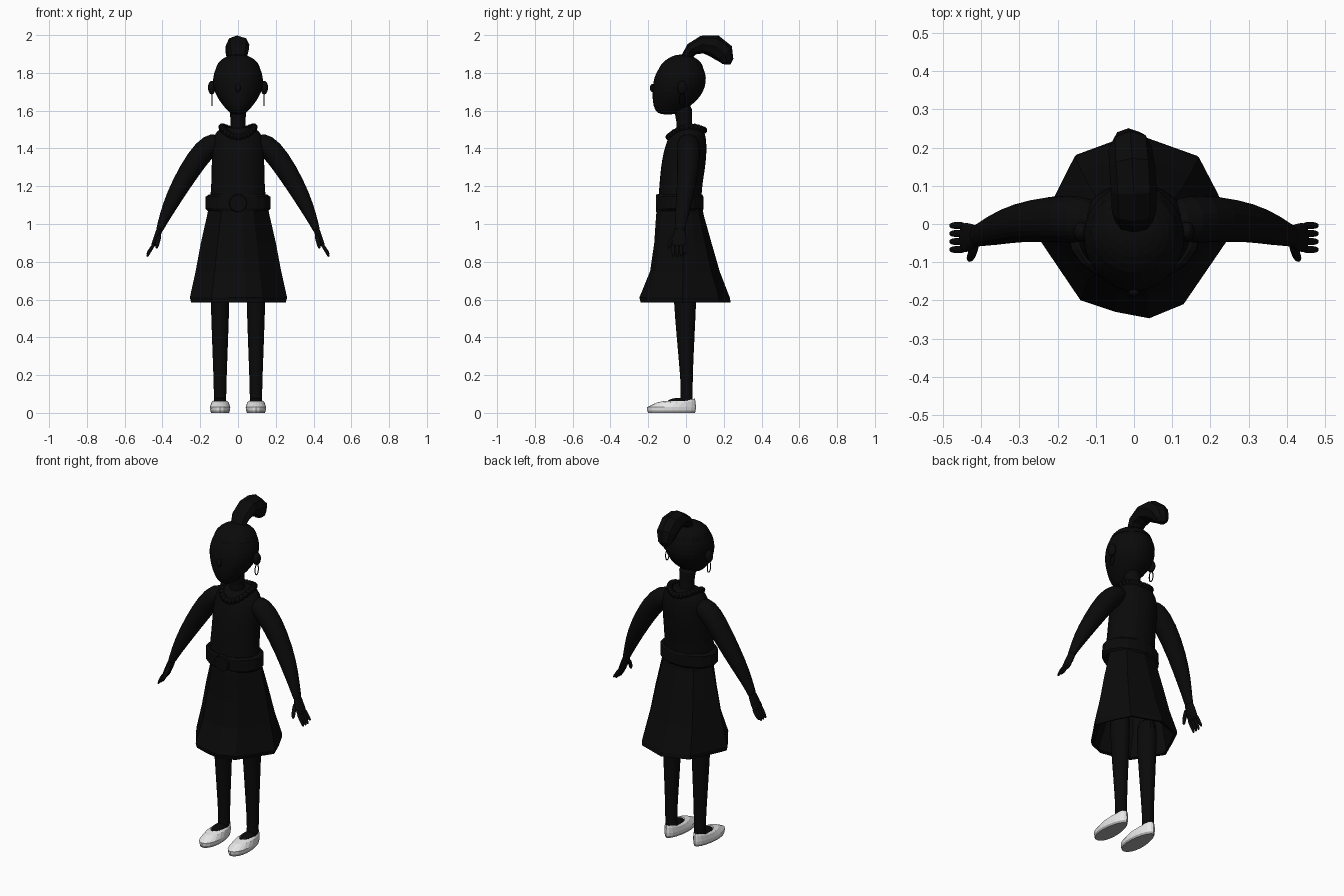
import bpy, bmesh
from math import sin, cos, pi
from mathutils import Vector, Matrix

if "Cube" in bpy.data.objects:
    bpy.data.objects.remove(bpy.data.objects["Cube"])


def material(name, value):
    m = bpy.data.materials.new(name)
    m.use_nodes = True
    colour = (value, value, value, 1)
    m.diffuse_color = colour
    m.node_tree.nodes["Principled BSDF"].inputs["Base Color"].default_value = colour
    return m


BLACK = material("black", 0.003)
WHITE = material("white", 0.8)
GREY = material("sole grey", 0.4)
parts = []


def finish(name, bm, mat, subsurf=0):
    bmesh.ops.recalc_face_normals(bm, faces=bm.faces)
    mesh = bpy.data.meshes.new(name)
    bm.to_mesh(mesh)
    bm.free()
    ob = bpy.data.objects.new(name, mesh)
    bpy.context.collection.objects.link(ob)
    mesh.materials.append(mat)
    if subsurf:
        ob.modifiers.new("smooth", 'SUBSURF').levels = subsurf
    parts.append(ob)
    return ob


def loft(name, rings, mat=BLACK, caps=True, subsurf=0):
    """Skin a list of point rings."""
    bm = bmesh.new()
    loops = [[bm.verts.new(p) for p in ring] for ring in rings]
    n = len(loops[0])
    for a, b in zip(loops, loops[1:]):
        for i in range(n):
            j = (i + 1) % n
            bm.faces.new((a[i], a[j], b[j], b[i]))
    if caps:
        bm.faces.new(loops[0])
        bm.faces.new(loops[-1])
    return finish(name, bm, mat, subsurf)


def level(z, half_x, front, back, x=0, n=16):
    """Horizontal oval from its half width and its front and back y."""
    mid, ry = (front + back) / 2, (back - front) / 2
    angles = [2 * pi * i / n for i in range(n)]
    return [(x + half_x * cos(a), mid + ry * sin(a), z) for a in angles]


def tube(name, path, side, n=10, subsurf=1):
    """Path of (point, radius along side, radius across)."""
    pts = [Vector(p[0]) for p in path]
    rings = []
    for i, (p, ra, rb) in enumerate(path):
        t = (pts[min(i + 1, len(pts) - 1)] - pts[max(i - 1, 0)]).normalized()
        u = (Vector(side) - t * t.dot(Vector(side))).normalized()
        v = t.cross(u)
        rings.append([pts[i] + u * ra * cos(2 * pi * k / n) + v * rb * sin(2 * pi * k / n)
                      for k in range(n)])
    return loft(name, rings, subsurf=subsurf)


def ball(bm, at, size, u=16, v=10):
    m = Matrix.Translation(at) @ Matrix.Diagonal((*size, 1))
    bmesh.ops.create_uvsphere(bm, u_segments=u, v_segments=v, radius=1, matrix=m)


def ellipsoid(name, at, size):
    bm = bmesh.new()
    ball(bm, at, size)
    return finish(name, bm, BLACK)


# Head, with a thin hair cap and nose
head = [(1.578, .03, -.135, -.06), (1.6, .058, -.168, -.01), (1.65, .1, -.18, .06),
        (1.7, .128, -.181, .095), (1.75, .138, -.178, .111), (1.8, .132, -.163, .107),
        (1.85, .107, -.128, .083), (1.88, .072, -.085, .045), (1.895, .025, -.045, .005)]
loft("head", [level(*r) for r in head], subsurf=1)
cap = [(z + .003, w + .004, f - .003, b + .004) for z, w, f, b in head[5:]]
loft("hair_cap", [level(*r) for r in cap], subsurf=1)
ellipsoid("nose", (0, -.178, 1.72), (.014, .013, .022))
tube("neck", [((0, -.005, 1.45), .055, .055), ((0, -.008, 1.52), .042, .043),
              ((0, -.012, 1.57), .041, .044), ((0, -.02, 1.64), .06, .06)], (1, 0, 0))

# Swept-back ponytail
tube("ponytail", [((0, -.005, 1.875), .045, .025), ((0, .03, 1.925), .058, .035),
                  ((0, .085, 1.95), .06, .047), ((-.005, .15, 1.942), .06, .06),
                  ((-.01, .2, 1.905), .057, .056), ((-.015, .216, 1.865), .042, .036),
                  ((-.015, .215, 1.845), .022, .02)], (1, 0, 0), n=8, subsurf=0)

# Bodice
loft("bodice", [level(*r) for r in (
    (1.04, .158, -.152, .086), (1.12, .152, -.15, .084), (1.2, .145, -.144, .087),
    (1.3, .142, -.136, .105), (1.38, .143, -.122, .112), (1.45, .138, -.1, .11),
    (1.495, .115, -.075, .098), (1.515, .075, -.05, .07))], subsurf=1)

# Beaded collar
bm = bmesh.new()
for i in range(26):
    a = 2 * pi * i / 26
    ball(bm, (.086 * cos(a), .002 + .093 * sin(a), 1.478 + .018 * sin(a) + .035 * cos(a) ** 2),
         (.018, .018, .018), 8, 6)
finish("bead_collar", bm, BLACK)

# Belt and round buckle
loft("belt", [level(z, w, f, b, n=20) for z, w, f, b in (
    (1.07, .16, -.15, .086), (1.082, .173, -.155, .094),
    (1.145, .171, -.153, .092), (1.155, .155, -.148, .086))])
bm = bmesh.new()
bmesh.ops.create_cone(bm, cap_ends=True, segments=16, radius1=.05, radius2=.045, depth=.02,
                      matrix=Matrix.Translation((0, -.15, 1.11)) @ Matrix.Rotation(pi / 2, 4, 'X'))
finish("buckle", bm, BLACK)

# Flared skirt with an angular hem, open below
hem = [(.26, -.02), (.22, .08), (.17, .177), (.04, .222), (0, .235), (-.155, .18),
       (-.205, .08), (-.255, -.03), (-.14, -.2), (-.05, -.23), (.04, -.247), (.13, -.21)]


def skirt_level(z, half_x, front, back):
    return [(x * half_x / .257, y * (back / .235 if y > 0 else front / -.247), z) for x, y in hem]


loft("skirt", [skirt_level(*r) for r in (
    (1.1, .155, -.152, .085), (1.05, .164, -.158, .093), (.9, .198, -.168, .135),
    (.75, .226, -.19, .178), (.61, .257, -.247, .232), (.585, .25, -.24, .237),
    (.59, .235, -.225, .215))], caps=False)


def sole_outline(z, grow, x):
    """Shoe outline, wider toward the toe."""
    ring = []
    for i in range(20):
        a = 2 * pi * i / 20
        width = .052 - .008 * sin(a)
        ring.append((x + (width + grow) * cos(a), -.077 + (.128 + grow) * sin(a), z))
    return ring


for s, side in ((1, "left"), (-1, "right")):
    # Ears and hoop earrings
    ellipsoid(side + "_ear", (s * .139, -.02, 1.722), (.02, .026, .036))
    hoop = [(s * .138, -.02 + .016 * cos(i * pi / 6), 1.658 + .032 * sin(i * pi / 6))
            for i in range(13)]
    tube(side + "_earring", [(p, .003, .003) for p in hoop], (1, 0, 0), n=6, subsurf=0)

    # Arm, palm and fingers
    tube(side + "_arm", [((s * .09, .012, 1.44), .05, .045), ((s * .145, .012, 1.425), .066, .062),
                         ((s * .215, .014, 1.35), .063, .062), ((s * .305, .004, 1.205), .053, .053),
                         ((s * .365, -.015, 1.09), .043, .04), ((s * .408, -.03, .99), .029, .022),
                         ((s * .42, -.032, .955), .032, .018)], (0, 1, 0), n=12)
    tube(side + "_palm", [((s * .41, -.03, .985), .024, .018), ((s * .424, -.034, .945), .038, .018),
                          ((s * .445, -.036, .895), .042, .014), ((s * .452, -.036, .88), .036, .01)],
         (0, 1, 0))
    for k, name in enumerate(("little", "ring", "middle", "index")):
        y = -.004 - .021 * k
        drop = .012 if k == 0 else 0
        tube(f"{side}_{name}_finger", [((s * .442, y, .9), .01, .01), ((s * .462, y, .865), .011, .01),
                                       ((s * .478, y, .835 + drop), .009, .008),
                                       ((s * .481, y, .826 + drop), .004, .004)], (0, 1, 0), n=8)
    tube(side + "_thumb", [((s * .415, -.05, .945), .014, .012), ((s * .424, -.078, .91), .013, .011),
                           ((s * .43, -.092, .88), .011, .01), ((s * .431, -.094, .87), .005, .005)],
         (1, 0, 0), n=8)

    # Leg and foot
    x = s * .095
    loft(side + "_leg", [level(*r, x=x) for r in (
        (.75, .054, -.07, .06), (.58, .05, -.066, .055), (.4, .044, -.05, .046),
        (.2, .036, -.032, .036), (.09, .033, -.025, .036), (.04, .034, -.04, .038))], subsurf=1)
    ellipsoid(side + "_foot", (x, -.035, .05), (.036, .07, .03))

    # Slip-on shoe: sole, then upper rising to the foot opening
    loft(side + "_sole", [sole_outline(0, -.004, x), sole_outline(.012, 0, x)], GREY)
    opening = level(.064, .037, -.108, .046, x, 20)
    opening = [(px, y, z + .012 * max(0, y) / .046) for px, y, z in opening]
    inner = [(x + (px - x) * .9, y * .92, z - .012) for px, y, z in opening]
    bulge = [tuple(Vector(a).lerp(Vector(b), .55)) for a, b in zip(sole_outline(.045, .004, x), opening)]
    loft(side + "_shoe", [sole_outline(.012, 0, x), sole_outline(.03, .002, x), bulge, opening, inner],
         WHITE, caps=False)

# Smooth shading with sharp edges kept
for ob in bpy.context.view_layer.objects:
    ob.select_set(ob in parts)
bpy.context.view_layer.objects.active = parts[0]
bpy.ops.object.shade_smooth_by_angle(angle=pi / 5)
